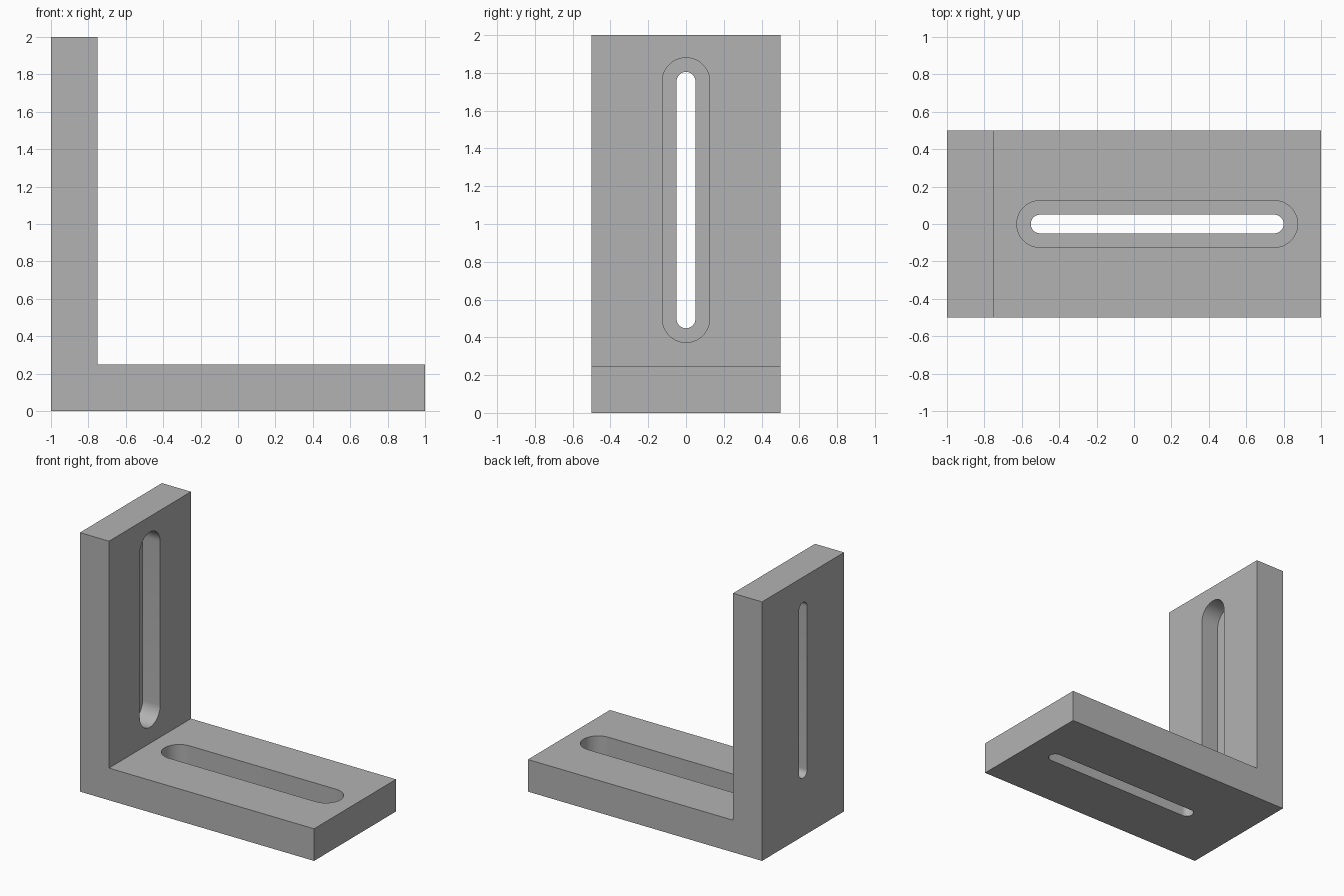
import bpy, bmesh
from math import pi, sin, cos
from mathutils import Vector

cube = bpy.data.objects.get("Cube")
if cube:
    bpy.data.objects.remove(cube, do_unlink=True)

THICK = 0.248       # plate thickness
RECESS = 0.15       # depth of the wide slot
WIDE, NARROW = 0.125, 0.05
ARC_STEPS = 24

steel = bpy.data.materials.new("plain_grey")
steel.use_nodes = True
grey = (0.45, 0.45, 0.45, 1)
steel.diffuse_color = grey
steel.node_tree.nodes["Principled BSDF"].inputs["Base Color"].default_value = grey


def prism(name, outline, sweep):
    """Extrude a closed outline along a vector into a solid."""
    bm = bmesh.new()
    face = bm.faces.new([bm.verts.new(p) for p in outline])
    new = bmesh.ops.extrude_face_region(bm, geom=[face])["geom"]
    bmesh.ops.translate(bm, vec=sweep,
                        verts=[v for v in new if isinstance(v, bmesh.types.BMVert)])
    bmesh.ops.recalc_face_normals(bm, faces=bm.faces)
    mesh = bpy.data.meshes.new(name)
    bm.to_mesh(mesh)
    bm.free()
    mesh.materials.append(steel)
    obj = bpy.data.objects.new(name, mesh)
    bpy.context.collection.objects.link(obj)
    return obj


def slot(name, start, end, radius, sweep):
    """Round-ended cutter running from start to end, swept along a vector."""
    along = (end - start).normalized()
    side = Vector((0, 1, 0))
    outline = []
    for centre, turn in ((start, pi / 2), (end, -pi / 2)):
        for i in range(ARC_STEPS + 1):
            a = turn + pi * i / ARC_STEPS
            outline.append(centre + radius * (cos(a) * along + sin(a) * side))
    return prism(name, outline, sweep)


# L-shaped body
inner = THICK - 1
profile = [(-1, 0), (1, 0), (1, THICK), (inner, THICK), (inner, 2), (-1, 2)]
bracket = prism("angle_bracket", [(x, -0.5, z) for x, z in profile], Vector((0, 1, 0)))

# Stepped slots: wide on the inside faces, narrow right through
cutters = []
for name, start, end, normal, surface in (
        ("base_slot", Vector((-0.502, 0, 0)), Vector((0.75, 0, 0)), Vector((0, 0, 1)), THICK),
        ("upright_slot", Vector((0, 0, 0.498)), Vector((0, 0, 1.755)), Vector((1, 0, 0)), inner)):
    for radius, depth in ((WIDE, RECESS), (NARROW, THICK + 0.1)):
        floor = normal * (surface - depth)
        cutters.append(slot(name, start + floor, end + floor, radius, normal * (depth + 0.1)))

bpy.ops.object.select_all(action='DESELECT')
bpy.context.view_layer.objects.active = bracket
bracket.select_set(True)
for cutter in cutters:
    cutter.hide_render = True
    mod = bracket.modifiers.new("cut", 'BOOLEAN')
    mod.operation = 'DIFFERENCE'
    mod.solver = 'EXACT'
    mod.object = cutter
    bpy.ops.object.modifier_apply(modifier=mod.name)
    bpy.data.objects.remove(cutter, do_unlink=True)

bpy.ops.object.shade_smooth_by_angle(angle=pi / 6)
